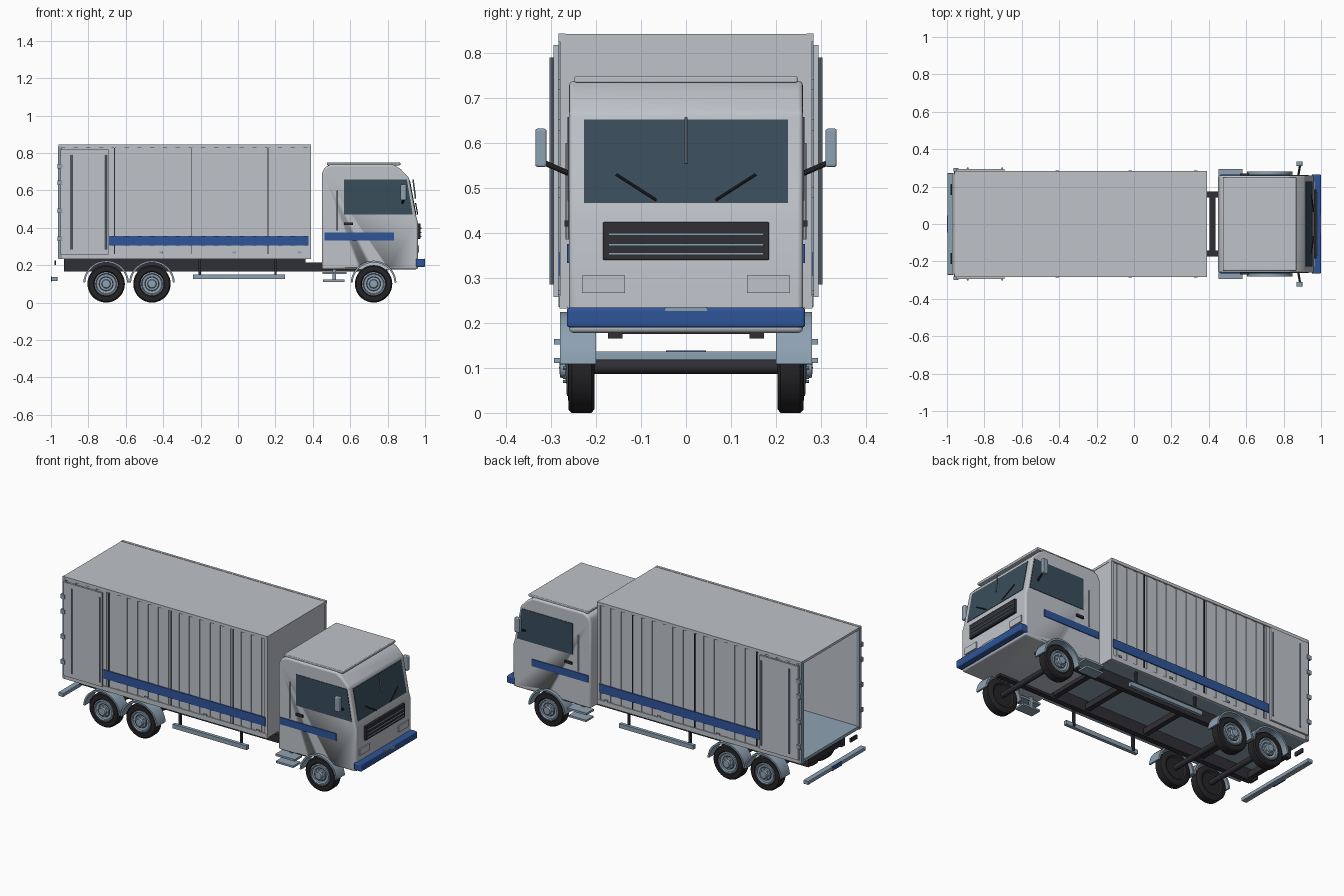
import bpy, bmesh, math
from mathutils import Vector, Matrix

if "Cube" in bpy.data.objects:
    bpy.data.objects.remove(bpy.data.objects["Cube"])


def material(name, rgb):
    m = bpy.data.materials.new(name)
    m.diffuse_color = (*rgb, 1)
    m.use_nodes = True
    m.node_tree.nodes["Principled BSDF"].inputs["Base Color"].default_value = m.diffuse_color
    return m


PAINT = material("light_grey_paint", (0.52, 0.55, 0.59))
STEEL = material("blue_grey_steel", (0.27, 0.36, 0.45))
DARK = material("dark_trim", (0.028, 0.028, 0.036))
TYRE = material("tyre_black", (0.018, 0.018, 0.021))
GLASS = material("tinted_glass", (0.042, 0.075, 0.105))
BLUE = material("blue_paint", (0.028, 0.09, 0.32))
SIDES = (("right", -1), ("left", 1))


def finish(name, bm, mat, bevel=0, smooth=False):
    bmesh.ops.recalc_face_normals(bm, faces=bm.faces)
    me = bpy.data.meshes.new(name)
    bm.to_mesh(me)
    bm.free()
    me.materials.append(mat)
    ob = bpy.data.objects.new(name, me)
    bpy.context.collection.objects.link(ob)
    if bevel:
        mod = ob.modifiers.new("bevel", 'BEVEL')
        mod.width, mod.segments, mod.limit_method = bevel, 3, 'ANGLE'
    if smooth:
        bpy.ops.object.select_all(action='DESELECT')
        ob.select_set(True)
        bpy.context.view_layer.objects.active = ob
        bpy.ops.object.shade_smooth_by_angle(angle=math.radians(35))
    return ob


def boxes(name, mat, extents, side=1, bevel=0):
    """Boxes (x0, x1, y0, y1, z0, z1) in one object; side -1 mirrors y."""
    bm = bmesh.new()
    for x0, x1, y0, y1, z0, z1 in extents:
        m = (Matrix.Translation(((x0 + x1) / 2, side * (y0 + y1) / 2, (z0 + z1) / 2))
             @ Matrix.Diagonal((x1 - x0, y1 - y0, z1 - z0, 1)))
        bmesh.ops.create_cube(bm, size=1, matrix=m)
    return finish(name, bm, mat, bevel)


def prism(name, mat, points, offset, bevel=0, smooth=False):
    """Polygon of 3D points pushed along an offset."""
    bm = bmesh.new()
    face = bm.faces.new([bm.verts.new(p) for p in points])
    out = bmesh.ops.extrude_face_region(bm, geom=[face])
    bmesh.ops.translate(bm, vec=Vector(offset),
                        verts=[v for v in out["geom"] if isinstance(v, bmesh.types.BMVert)])
    return finish(name, bm, mat, bevel, smooth)


def rod(name, mat, a, b, r, seg=10):
    a, b = Vector(a), Vector(b)
    bm = bmesh.new()
    rot = (b - a).to_track_quat('Z', 'Y').to_matrix().to_4x4()
    bmesh.ops.create_cone(bm, cap_ends=True, segments=seg, radius1=r, radius2=r,
                          depth=(b - a).length, matrix=Matrix.Translation((a + b) / 2) @ rot)
    return finish(name, bm, mat, 0, seg > 8)


def lathe(name, mat, x, z, profile, side, seg=36):
    """Revolve (radius, y) points around a wheel axis."""
    bm = bmesh.new()
    vs = [bm.verts.new((x + r, side * y, z)) for r, y in profile]
    es = [bm.edges.new(p) for p in zip(vs, vs[1:])]
    bmesh.ops.spin(bm, geom=vs + es, cent=(x, 0, z), axis=(0, 1, 0),
                   angle=2 * math.pi, steps=seg)
    bmesh.ops.remove_doubles(bm, verts=bm.verts, dist=1e-5)
    return finish(name, bm, mat, 0, True)


# ---- cargo box, open at the rear ----
boxes("cargo_floor", STEEL, [(-0.955, 0.385, -0.272, 0.272, 0.232, 0.25)])
boxes("cargo_roof", PAINT, [(-0.96, 0.39, -0.28, 0.28, 0.828, 0.842)])
boxes("cargo_front_wall", PAINT, [(0.375, 0.388, -0.276, 0.276, 0.235, 0.83)])
RIBS = [-0.925 + 0.0683 * i for i in range(19)]
for label, s in SIDES:
    boxes(f"cargo_wall_{label}", PAINT, [(-0.955, 0.385, 0.264, 0.273, 0.24, 0.83)], s)
    boxes(f"cargo_wall_ribs_{label}", PAINT,
          [(x, x + 0.045, 0.272, 0.277, 0.258, 0.828) for x in RIBS], s)
    boxes(f"cargo_rails_{label}", PAINT,
          [(-0.96, 0.39, 0.264, 0.281, 0.232, 0.26), (-0.96, 0.39, 0.268, 0.283, 0.826, 0.844),
           (0.372, 0.39, 0.262, 0.28, 0.235, 0.83)], s)
    boxes(f"cargo_seams_{label}", DARK,
          [(x - 0.0025, x + 0.0025, 0.272, 0.2785, 0.26, 0.825) for x in (-0.66, -0.25, 0.16)], s)
    boxes(f"cargo_stripe_{label}", BLUE, [(-0.69, 0.378, 0.276, 0.283, 0.305, 0.357)], s)
    boxes(f"rear_post_{label}", STEEL, [(-0.962, -0.942, 0.262, 0.284, 0.235, 0.835)], s)
    boxes(f"side_markers_{label}", STEEL,
          [(x - 0.01, x + 0.01, 0.28, 0.285, 0.262, 0.272) for x in (-0.41, -0.02, 0.33)], s)
    # rear door folded flat along the wall, with rods and hinges
    boxes(f"rear_door_{label}", PAINT, [(-0.948, -0.692, 0.284, 0.295, 0.258, 0.818)], s)
    for x in (-0.89, -0.705):
        rod(f"door_rod_{label}", STEEL, (x, s * 0.298, 0.285), (x, s * 0.298, 0.79), 0.005)
    boxes(f"door_hinges_{label}", STEEL,
          [(-0.964, -0.938, 0.28, 0.3, z - 0.012, z + 0.012) for z in (0.34, 0.49, 0.64, 0.73)], s)

# ---- chassis ----
boxes("chassis_rails", DARK, [(-0.93, 0.8, y - 0.016, y + 0.016, 0.165, 0.215)
                              for y in (-0.157, 0.157)])
boxes("cross_members", DARK, [(x - 0.015, x + 0.015, -0.15, 0.15, 0.175, 0.21)
                              for x in (-0.915, -0.58, -0.2, 0.2, 0.42)])
boxes("floor_supports", DARK, [(-0.93, 0.36, y - 0.016, y + 0.016, 0.213, 0.234)
                               for y in (-0.157, 0.157)])
boxes("rear_bumper", STEEL, [(-0.998, -0.965, -0.272, 0.272, 0.115, 0.137)], 1, 0.003)
boxes("rear_plate", BLUE, [(-1.0, -0.994, -0.045, 0.045, 0.113, 0.139)])
for label, s in SIDES:
    boxes(f"tail_light_{label}", DARK, [(-0.982, -0.972, 0.155, 0.215, 0.202, 0.225)], s)
    boxes(f"side_guard_{label}", STEEL, [(-0.24, 0.25, 0.255, 0.275, 0.125, 0.15)], s)
    boxes(f"guard_posts_{label}", DARK, [(x - 0.006, x + 0.006, 0.245, 0.26, 0.13, 0.235)
                                         for x in (-0.205, 0.2)], s)
    boxes(f"cab_steps_{label}", STEEL, [(0.452, 0.58, 0.225, 0.293, 0.152, 0.164),
                                        (0.455, 0.57, 0.225, 0.293, 0.111, 0.122)], s)
    boxes(f"step_hanger_{label}", STEEL, [(0.505, 0.525, 0.225, 0.235, 0.112, 0.185)], s)

# ---- wheels, axles and mudguards ----
AXLES = (-0.705, -0.46, 0.725)
for i, x in enumerate(AXLES):
    rod(f"axle_{i}", DARK, (x, -0.22, 0.103), (x, 0.22, 0.103), 0.016, 16)
    for label, s in SIDES:
        lathe(f"tyre_{label}_{i}", TYRE, x, 0.1,
              [(0, 0.21), (0.06, 0.21), (0.07, 0.203), (0.092, 0.204), (0.1, 0.21), (0.1, 0.254),
               (0.093, 0.261), (0.068, 0.262), (0.06, 0.252), (0, 0.252)], s)
        lathe(f"rim_{label}_{i}", STEEL, x, 0.1,
              [(0.063, 0.25), (0.063, 0.264), (0.056, 0.266), (0.052, 0.258), (0.04, 0.256)], s)
        lathe(f"rim_recess_{label}_{i}", DARK, x, 0.1, [(0.042, 0.2555), (0, 0.2555)], s)
        lathe(f"hub_{label}_{i}", STEEL, x, 0.1,
              [(0.036, 0.254), (0.036, 0.266), (0.024, 0.268), (0.021, 0.28), (0, 0.282)], s, 24)
        for k in range(8):
            a = k * math.pi / 4
            px, pz = x + 0.03 * math.cos(a), 0.1 + 0.03 * math.sin(a)
            rod(f"wheel_nut_{label}_{i}", STEEL, (px, s * 0.262, pz), (px, s * 0.273, pz), 0.003, 6)
        arc = [math.radians(3 + 174 * k / 20) for k in range(21)]
        ring = ([(x + 0.122 * math.cos(a), s * 0.2, 0.102 + 0.122 * math.sin(a)) for a in arc]
                + [(x + 0.112 * math.cos(a), s * 0.2, 0.102 + 0.112 * math.sin(a))
                   for a in reversed(arc)])
        prism(f"mudguard_{label}_{i}", STEEL, ring, (0, s * 0.08, 0), smooth=True)

# ---- cab shell with front wheel wells cut out ----
SHELL = [(0.449, 0.178), (0.449, 0.69), (0.463, 0.722), (0.495, 0.738), (0.83, 0.738),
         (0.868, 0.715), (0.914, 0.668), (0.952, 0.465), (0.962, 0.43), (0.962, 0.178)]
cab = prism("cab_shell", PAINT, [(x, -0.26, z) for x, z in SHELL], (0, 0.52, 0), 0.01, True)
for label, s in SIDES:
    well = rod(f"wheel_well_cutter_{label}", PAINT, (0.725, s * 0.197, 0.102),
               (0.725, s * 0.32, 0.102), 0.121, 40)
    well.hide_render = True
    well.hide_viewport = True
    cut = cab.modifiers.new("wheel_well", 'BOOLEAN')
    cut.object, cut.operation, cut.solver = well, 'DIFFERENCE', 'EXACT'
boxes("roof_visor", PAINT, [(0.475, 0.868, -0.248, 0.248, 0.734, 0.749)], 1, 0.004)


# ---- windscreen and front details ----
def screen(y, z, lift):
    """Point on the sloping front, lifted forward."""
    return (0.914 + (0.668 - z) * 0.187 + lift, y, z)


prism("windscreen", GLASS, [screen(y, z, -0.004) for y, z in
      ((-0.227, 0.467), (0.227, 0.467), (0.227, 0.652), (-0.227, 0.652))], (0.007, 0, 0))
rod("windscreen_centre_bar", STEEL, screen(0, 0.555, 0.014), screen(0, 0.657, 0.02), 0.004)
boxes("grille", DARK, [(0.955, 0.975, -0.185, 0.185, 0.34, 0.424)], 1, 0.003)
boxes("grille_slats", STEEL, [(0.97, 0.98, -0.172, 0.172, z - 0.003, z + 0.003)
                              for z in (0.354, 0.374, 0.397)])
boxes("front_bumper", BLUE, [(0.95, 1.0, -0.265, 0.265, 0.19, 0.234)], 1, 0.007)
boxes("front_plate", STEEL, [(0.996, 1.0, -0.047, 0.047, 0.21, 0.235)])
for label, s in SIDES:
    boxes(f"headlight_{label}", PAINT, [(0.955, 0.969, 0.136, 0.231, 0.267, 0.305)], s)
    rod(f"wiper_{label}", DARK, screen(s * 0.155, 0.53, 0.01), screen(s * 0.066, 0.473, 0.01), 0.003)
    # side window, stripe, handle and grab rail
    prism(f"side_window_{label}", GLASS, [(x, s * 0.257, z) for x, z in
          ((0.566, 0.472), (0.934, 0.472), (0.903, 0.658), (0.566, 0.658))], (0, s * 0.006, 0))
    boxes(f"cab_stripe_{label}", BLUE, [(0.463, 0.834, 0.258, 0.265, 0.333, 0.375)], s)
    boxes(f"door_handle_{label}", DARK, [(0.568, 0.616, 0.258, 0.27, 0.414, 0.428)], s)
    rod(f"grab_rail_{label}", PAINT, (0.527, s * 0.264, 0.385), (0.527, s * 0.264, 0.6), 0.004)
    # door mirror
    rod(f"mirror_arm_{label}", DARK, (0.878, s * 0.255, 0.53), (0.888, s * 0.315, 0.556), 0.006)
    boxes(f"mirror_{label}", STEEL, [(0.868, 0.902, 0.31, 0.335, 0.547, 0.632)], s, 0.005)
